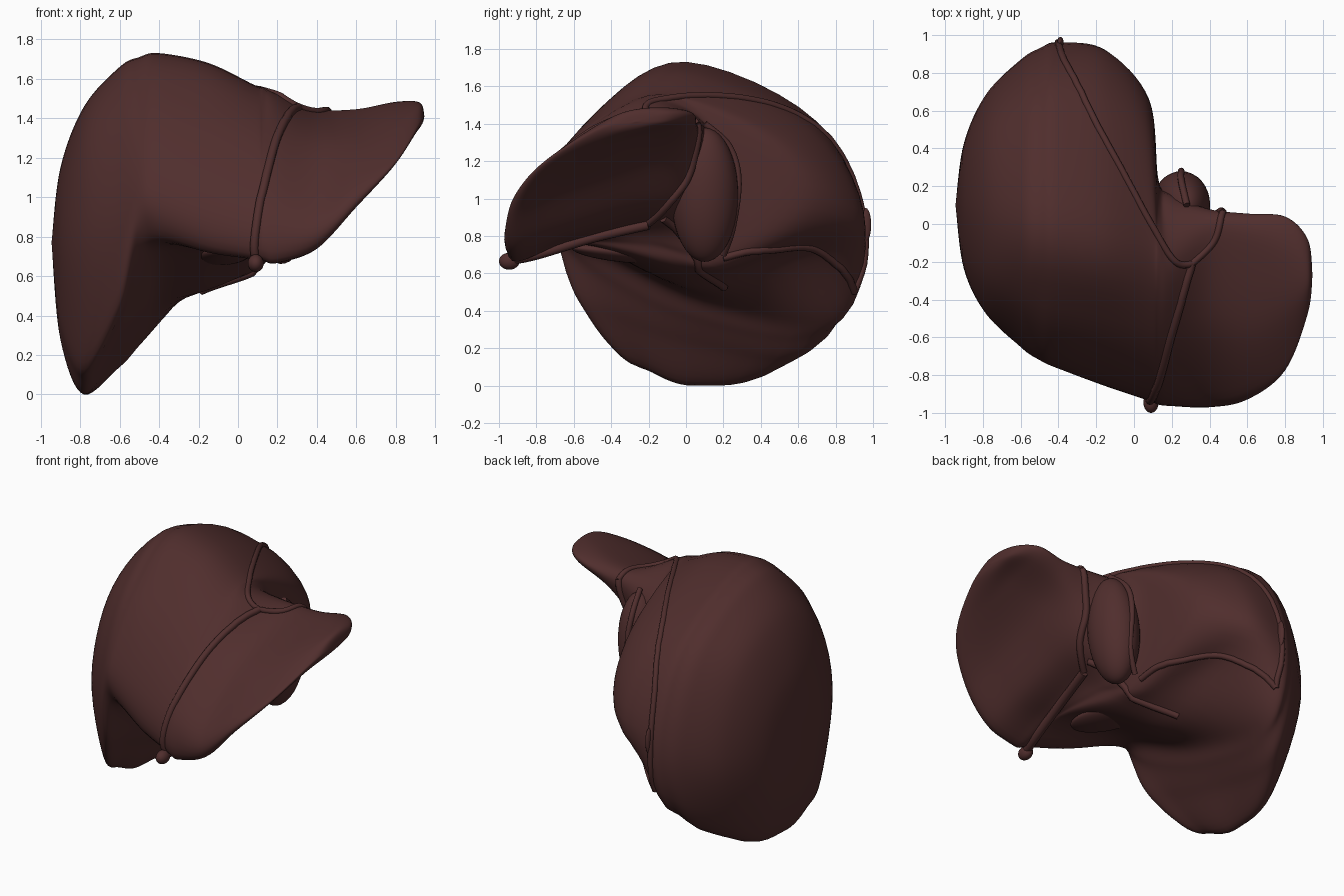
import bpy
import bmesh
from mathutils import Vector
from mathutils.bvhtree import BVHTree

default_cube = bpy.data.objects.get("Cube")
if default_cube:
    bpy.data.objects.remove(default_cube, do_unlink=True)

# One flat colour for the whole organ
tissue = bpy.data.materials.new("dark_red_brown")
tissue.use_nodes = True
tissue.diffuse_color = (0.08, 0.027, 0.026, 1)
tissue.node_tree.nodes["Principled BSDF"].inputs["Base Color"].default_value = (0.08, 0.027, 0.026, 1)


def spline(points, steps, closed=False):
    """Smooth curve through the given points."""
    points = [Vector(p) for p in points]
    count = len(points)
    spans = count if closed else count - 1

    def pick(i):
        return points[i % count] if closed else points[max(0, min(count - 1, i))]

    result = []
    for i in range(spans):
        a, b, c, d = (pick(i + k) for k in (-1, 0, 1, 2))
        for s in range(steps):
            t = s / steps
            result.append(b + (c - a) * (t / 2)
                          + (a * 2 - b * 5 + c * 4 - d) * (t * t / 2)
                          + (b * 3 - a - c * 3 + d) * (t ** 3 / 2))
    if not closed:
        result.append(points[-1])
    return result


def finish(obj):
    if not obj.data.materials:
        obj.data.materials.append(tissue)
    for face in obj.data.polygons:
        face.use_smooth = True
    return obj


def add_mesh(name, bm):
    mesh = bpy.data.meshes.new(name)
    bm.to_mesh(mesh)
    obj = bpy.data.objects.new(name, mesh)
    bpy.context.collection.objects.link(obj)
    return finish(obj)


def loft(name, sections):
    """Skin cross-sections placed along x; returns a surface lookup."""
    rails = [spline([(x, *ring[k]) for x, ring in sections], 8)
             for k in range(len(sections[0][1]))]
    bm = bmesh.new()
    rings = [[bm.verts.new(p) for p in spline(ring, 6, True)] for ring in zip(*rails)]
    for first, second in zip(rings, rings[1:]):
        for k in range(len(first)):
            n = (k + 1) % len(first)
            bm.faces.new((first[k], first[n], second[n], second[k]))
    bmesh.ops.remove_doubles(bm, verts=bm.verts, dist=0.0005)
    bmesh.ops.recalc_face_normals(bm, faces=bm.faces)
    surface = BVHTree.FromBMesh(bm)
    add_mesh(name, bm)
    bm.free()
    return surface


def ellipsoid(name, center, radii, turn=(0, 0, 0)):
    bm = bmesh.new()
    bmesh.ops.create_uvsphere(bm, u_segments=32, v_segments=20, radius=1)
    obj = add_mesh(name, bm)
    bm.free()
    obj.location, obj.scale, obj.rotation_euler = center, radii, turn


def ridge(name, points, radius, surface=None):
    """Cord along a path, laid on the body surface when one is given."""
    path = spline(points, 8)
    if surface:
        path = [surface.find_nearest(p)[0] for p in path]
    curve = bpy.data.curves.new(name, "CURVE")
    curve.dimensions = "3D"
    curve.bevel_depth = radius
    curve.bevel_resolution = 3
    curve.use_fill_caps = True
    line = curve.splines.new("POLY")
    line.points.add(len(path) - 1)
    for point, place in zip(line.points, path):
        point.co = (*place, 1)
    obj = bpy.data.objects.new(name, curve)
    bpy.context.collection.objects.link(obj)
    bpy.ops.object.select_all(action="DESELECT")
    obj.select_set(True)
    bpy.context.view_layer.objects.active = obj
    bpy.ops.object.convert(target="MESH")
    finish(bpy.context.view_layer.objects.active)


# Cross-sections (y, z): crown, upper front, front, front edge,
# front underside, underside, rear underside, rear, upper rear
right_lobe = [
    (-.945, [(.1, .77)] * 9),
    (-.9, [(.1, 1.15), (-.14, 1.03), (-.24, .75), (-.16, .42), (-.06, .32),
           (.08, .28), (.32, .38), (.43, .7), (.35, 1.02)]),
    (-.78, [(.08, 1.46), (-.3, 1.29), (-.48, .8), (-.35, .21), (-.18, .07),
            (.05, 0), (.4, .09), (.69, .65), (.52, 1.25)]),
    (-.6, [(.03, 1.66), (-.4, 1.43), (-.64, .95), (-.59, .48), (-.36, .36),
           (.06, .22), (.64, .17), (.87, .72), (.64, 1.37)]),
    (-.5, [(.01, 1.71), (-.43, 1.47), (-.7, 1.06), (-.67, .79), (-.42, .57),
           (.08, .35), (.73, .27), (.93, .77), (.68, 1.4)]),
    (-.4, [(0, 1.73), (-.45, 1.49), (-.74, 1.06), (-.72, .81), (-.45, .71),
           (.1, .46), (.78, .38), (.96, .82), (.7, 1.41)]),
    (-.15, [(-.05, 1.68), (-.5, 1.44), (-.82, 1), (-.82, .73), (-.52, .75),
            (.05, .53), (.56, .68), (.92, .88), (.66, 1.37)]),
    (.08, [(-.1, 1.57), (-.55, 1.37), (-.89, .95), (-.9, .69), (-.58, .76),
           (-.05, .64), (.24, .65), (.65, .95), (.48, 1.32)]),
]
left_lobe = [
    (.13, [(-.15, 1.555), (-.57, 1.34), (-.91, .94), (-.92, .68), (-.6, .77),
           (-.2, .76), (.08, .72), (.22, .96), (.18, 1.34)]),
    (.2, [(-.2, 1.52), (-.58, 1.31), (-.92, .93), (-.93, .67), (-.65, .77),
          (-.3, .84), (0, .85), (.13, 1), (.13, 1.36)]),
    (.4, [(-.1, 1.44), (-.55, 1.27), (-.93, .91), (-.93, .74), (-.67, .82),
          (-.35, .93), (-.08, 1.02), (.04, 1.17), (.07, 1.39)]),
    (.6, [(-.1, 1.44), (-.55, 1.3), (-.88, 1.06), (-.91, .95), (-.7, 1.03),
          (-.45, 1.12), (-.2, 1.21), (0, 1.3), (.05, 1.41)]),
    (.8, [(-.15, 1.48), (-.45, 1.4), (-.73, 1.22), (-.76, 1.17), (-.58, 1.22),
          (-.4, 1.27), (-.22, 1.33), (-.01, 1.39), (.03, 1.46)]),
    (.92, [(-.2, 1.48), (-.33, 1.46), (-.45, 1.39), (-.47, 1.36), (-.4, 1.35),
           (-.3, 1.36), (-.2, 1.38), (-.1, 1.41), (-.09, 1.46)]),
    (.945, [(-.27, 1.41)] * 9),
]
skin = loft("liver_lobes", right_lobe + left_lobe)

# Small rear lobe and gallbladder beneath
ellipsoid("caudate_lobe", (.25, .1, 1.02), (.15, .18, .36), (0, .1, 0))
ellipsoid("gallbladder", (-.07, -.34, .71), (.13, .28, .05), (-.1, 0, .2))

# Ligament ridges lying on the surface
ridge("falciform_ligament", [(.08, -.93, .68), (.12, -.86, .98), (.19, -.62, 1.28),
                             (.27, -.4, 1.44), (.32, -.22, 1.48)], .022, skin)
ridge("right_coronary_ligament", [(.32, -.22, 1.48), (.2, -.18, 1.52), (0, .15, 1.54), (-.22, .55, 1.45),
                                  (-.36, .85, 1.2), (-.4, .95, .85), (-.4, .9, .5)], .018, skin)
ridge("left_coronary_ligament", [(.32, -.22, 1.48), (.42, -.1, 1.44), (.47, .06, 1.4)], .018, skin)
ridge("lower_coronary_ligament", [(-.4, .9, .5), (-.3, .8, .66), (-.12, .64, .76),
                                  (.05, .4, .74), (.12, .2, .68)], .02, skin)
ridge("caval_groove_edge", [(.16, .2, .7), (.24, .25, .85), (.25, .28, 1.1),
                            (.25, .23, 1.28), (.28, .1, 1.4)], .018)
ridge("left_hilum_edge", [(.47, .06, 1.4), (.42, .04, 1.15), (.38, -.08, .97), (.25, -.2, .85)], .022, skin)

# Cord and its free end below the front edge
ridge("round_ligament", [(.09, -.95, .67), (.13, -.8, .7), (.18, -.5, .79), (.24, -.2, .86)], .028)
ellipsoid("round_ligament_end", (.09, -.945, .665), (.04, .055, .045))
ridge("hilum_vessel", [(.28, -.12, .88), (.15, .02, .74), (-.05, .12, .6), (-.2, .2, .55)], .022, skin)
ellipsoid("rear_ligament_tip", (-.39, .96, .86), (.018, .03, .09))
